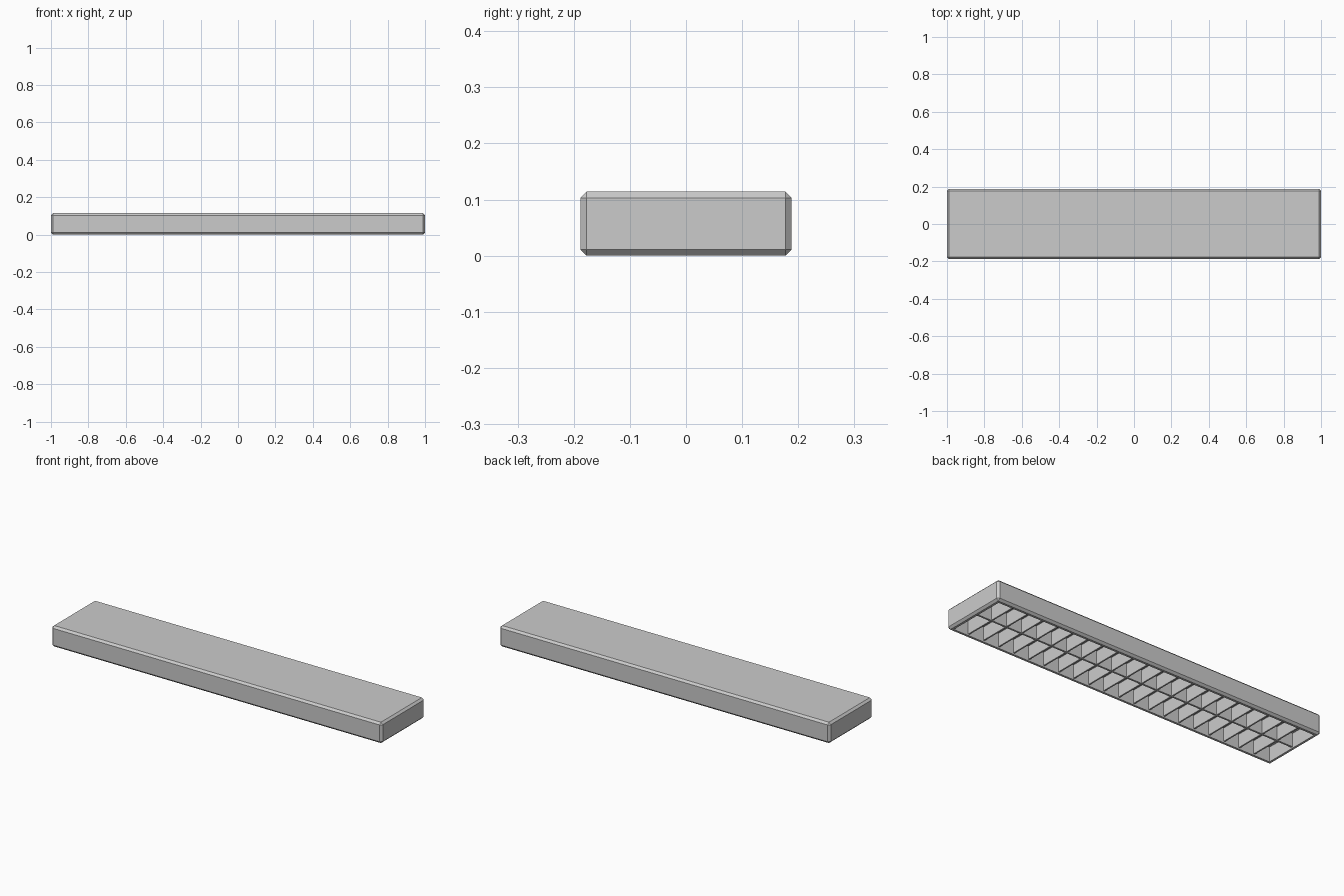
import bpy, bmesh
from mathutils import Matrix, Vector

if "Cube" in bpy.data.objects:
    bpy.data.objects.remove(bpy.data.objects["Cube"])

L, W, H = 2.0, 0.376, 0.114     # overall size
CH = 0.011                      # edge chamfer
RIM = 0.012                     # flat rim round the opening
CEIL = 0.08                     # height of the inner reflector
FINS = 20                       # cross louvres
FIN_Z0 = 0.008


def finish(bm, name):
    bmesh.ops.recalc_face_normals(bm, faces=bm.faces[:])
    me = bpy.data.meshes.new(name)
    bm.to_mesh(me)
    bm.free()
    ob = bpy.data.objects.new(name, me)
    bpy.context.collection.objects.link(ob)
    return ob


def add_box(bm, centre, size):
    m = Matrix.Translation(centre) @ Matrix.Diagonal((*size, 1))
    return bmesh.ops.create_cube(bm, size=1, matrix=m)


# Chamfered housing, hollowed from below
bm = bmesh.new()
add_box(bm, (0, 0, H / 2), (L, W, H))
bmesh.ops.bevel(bm, geom=bm.edges[:], offset=CH, segments=1, affect='EDGES')
bm.normal_update()
bottom = min(bm.faces, key=lambda f: f.normal.z)
bmesh.ops.inset_region(bm, faces=[bottom], thickness=RIM, use_even_offset=True)
res = bmesh.ops.extrude_discrete_faces(bm, faces=[bottom])
bmesh.ops.translate(bm, verts=res['faces'][0].verts[:], vec=Vector((0, 0, CEIL)))
finish(bm, "housing")

# Louvre grid: one long divider and evenly spaced cross fins
inner_l = L - 2 * (CH + RIM)
inner_w = W - 2 * (CH + RIM)
fin_h = CEIL - FIN_Z0
zc = FIN_Z0 + fin_h / 2

bm = bmesh.new()
add_box(bm, (0, 0, zc), (inner_l, 0.01, fin_h))
finish(bm, "centre_divider")

bm = bmesh.new()
pitch = inner_l / (FINS + 1)
for i in range(FINS):
    x = -inner_l / 2 + pitch * (i + 1)
    add_box(bm, (x, 0, zc), (0.008, inner_w, fin_h))
finish(bm, "cross_louvres")
